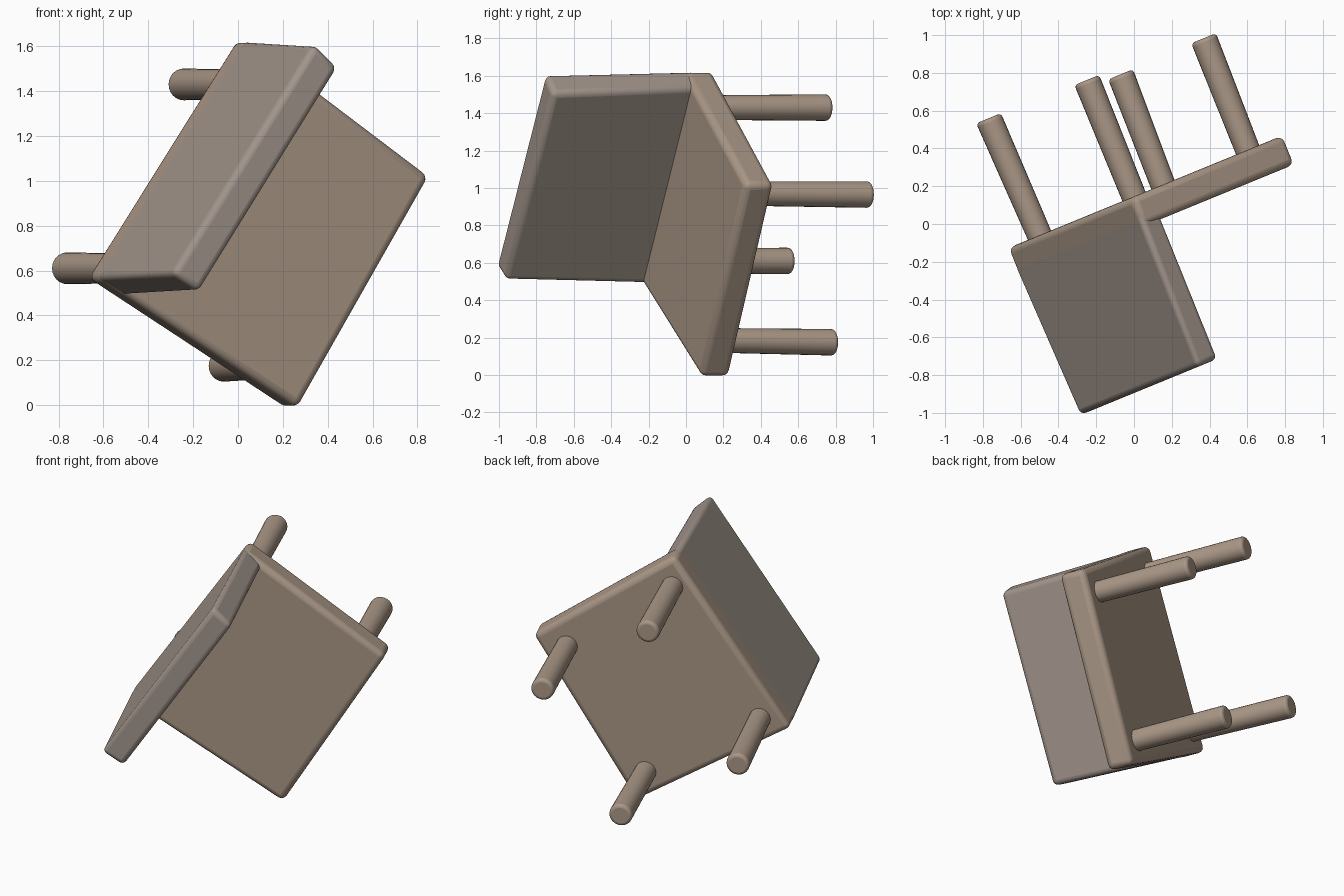
import bpy, bmesh, math
from mathutils import Vector

if "Cube" in bpy.data.objects:
    bpy.data.objects.remove(bpy.data.objects["Cube"])

# Tilted chair axes: s runs along the seat plane, z is up, u is the backrest direction
A = math.radians(22.3)
S = Vector((math.cos(A), math.sin(A), 0))
U = Vector((math.sin(A), -math.cos(A), 0))
Z = Vector((0, 0, 1))


def place(s, z, u):
    return S * s + Z * z + U * u


def material(name, rgb):
    m = bpy.data.materials.new(name)
    m.diffuse_color = (*rgb, 1)
    m.use_nodes = True
    m.node_tree.nodes["Principled BSDF"].inputs["Base Color"].default_value = m.diffuse_color
    return m


def finish(name, bm, mat, bevel):
    bmesh.ops.recalc_face_normals(bm, faces=bm.faces)
    me = bpy.data.meshes.new(name)
    bm.to_mesh(me)
    bm.free()
    me.materials.append(mat)
    ob = bpy.data.objects.new(name, me)
    bpy.context.collection.objects.link(ob)
    mod = ob.modifiers.new("rounded_edges", 'BEVEL')
    mod.width, mod.segments = bevel, 4
    mod.limit_method, mod.angle_limit = 'ANGLE', math.radians(40)
    bpy.context.view_layer.objects.active = ob
    ob.select_set(True)
    bpy.ops.object.shade_smooth_by_angle(angle=math.radians(40))
    ob.select_set(False)
    return ob


def loft(name, ring_a, u_a, ring_b, u_b, mat, bevel):
    """Closed solid between two (s, z) outlines at heights u_a and u_b."""
    bm = bmesh.new()
    a = [bm.verts.new(place(s, z, u_a)) for s, z in ring_a]
    b = [bm.verts.new(place(s, z, u_b)) for s, z in ring_b]
    n = len(a)
    bm.faces.new(a)
    bm.faces.new(b[::-1])
    for i in range(n):
        j = (i + 1) % n
        bm.faces.new((a[i], b[i], b[j], a[j]))
    return finish(name, bm, mat, bevel)


def circle(s, z, r, n=24):
    return [(s + r * math.cos(2 * math.pi * i / n), z + r * math.sin(2 * math.pi * i / n))
            for i in range(n)]


wood = material("brown_wood", (0.40, 0.31, 0.24))
grey_wood = material("greyed_wood", (0.36, 0.30, 0.26))

# Seat slab, slightly tapered towards its front edge
seat = [(0.28, -0.015), (0.915, 1.02), (0.045, 1.63), (-0.675, 0.565)]
loft("seat", seat, -0.135, seat, 0.03, wood, 0.035)

# Backrest panel, flush with the seat's rear edge and narrowing a little at the top
back_base = [(-0.675, 0.565), (-0.535, 0.485), (0.15, 1.535), (0.045, 1.63)]
back_top = [(-0.655, 0.585), (-0.525, 0.505), (0.145, 1.505), (0.03, 1.61)]
loft("backrest", back_base, -0.04, back_top, 0.828, grey_wood, 0.03)

# Four round legs: root (s, z), tip (s, z), tip height
legs = {
    "back_leg_a": ((-0.485, 0.61), (-0.50, 0.61), -0.81),
    "back_leg_b": ((0.055, 1.43), (0.058, 1.43), -0.80),
    "front_leg_a": ((0.22, 0.185), (0.235, 0.175), -0.76),
    "front_leg_b": ((0.705, 0.97), (0.714, 0.965), -0.77),
}
for name, (root, tip, end) in legs.items():
    loft(name, circle(*root, 0.066), -0.11, circle(*tip, 0.071), end, wood, 0.02)
